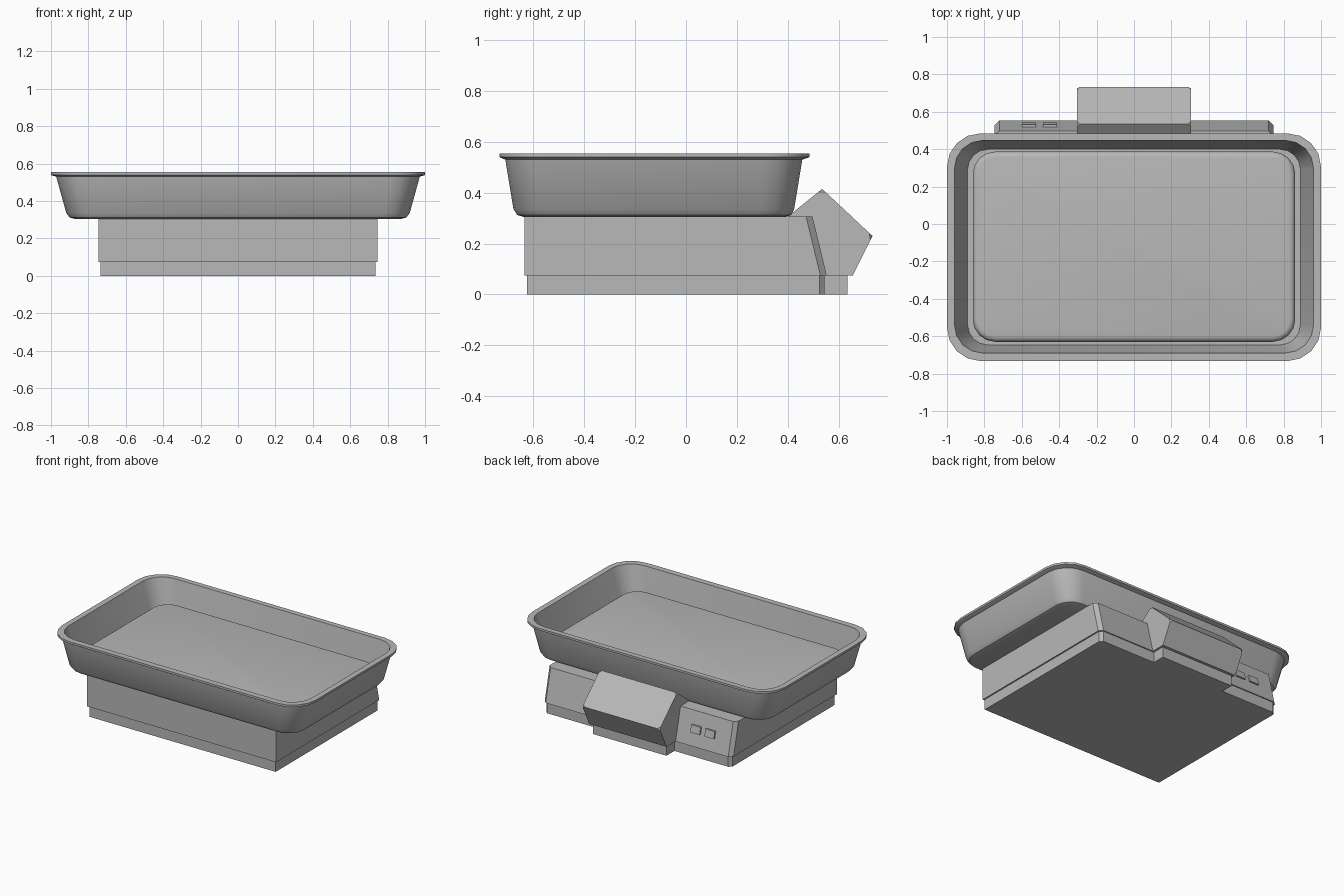
import bpy, bmesh
from math import sin, cos, pi, radians

if "Cube" in bpy.data.objects:
    bpy.data.objects.remove(bpy.data.objects["Cube"])

grey = bpy.data.materials.new("plain grey")
grey.use_nodes = True
COLOUR = (0.48, 0.48, 0.48, 1)
grey.diffuse_color = COLOUR
grey.node_tree.nodes["Principled BSDF"].inputs["Base Color"].default_value = COLOUR


def rounded(hx, y0, y1, r, z, seg=4):
    """Rounded rectangle ring."""
    ring = []
    corners = [(hx - r, y1 - r), (r - hx, y1 - r), (r - hx, y0 + r), (hx - r, y0 + r)]
    for q, (cx, cy) in enumerate(corners):
        for i in range(seg + 1):
            a = (q + i / seg) * pi / 2
            ring.append((cx + r * cos(a), cy + r * sin(a), z))
    return ring


def chamfered(hx, y0, y1, c, z):
    """Rectangle ring with the two rear corners cut."""
    return [(hx, y0, z), (hx, y1 - c, z), (hx - c, y1, z),
            (c - hx, y1, z), (-hx, y1 - c, z), (-hx, y0, z)]


def loft(name, rings, smooth=False, corner_cut=None):
    """Skin a stack of rings and cap both ends."""
    bm = bmesh.new()
    rows = [[bm.verts.new(p) for p in ring] for ring in rings]
    n = len(rows[0])
    for a, b in zip(rows, rows[1:]):
        for i in range(n):
            j = (i + 1) % n
            bm.faces.new((a[i], a[j], b[j], b[i]))
    bm.faces.new(rows[0][::-1])
    bm.faces.new(rows[-1])
    if corner_cut:
        picked = [v for v in bm.verts if corner_cut(v.co)]
        bmesh.ops.bevel(bm, geom=picked, offset=0.018, segments=1, affect='VERTICES')
    bmesh.ops.recalc_face_normals(bm, faces=bm.faces)
    mesh = bpy.data.meshes.new(name)
    bm.to_mesh(mesh)
    bm.free()
    mesh.materials.append(grey)
    obj = bpy.data.objects.new(name, mesh)
    bpy.context.collection.objects.link(obj)
    if smooth:
        bpy.ops.object.select_all(action='DESELECT')
        obj.select_set(True)
        bpy.context.view_layer.objects.active = obj
        bpy.ops.object.shade_smooth_by_angle(angle=radians(35))
    return obj


def prism(name, profile, x0, x1, corner_cut=None):
    """Extrude a side profile (y, z) across x."""
    return loft(name, [[(x, y, z) for y, z in profile] for x in (x0, x1)],
                corner_cut=corner_cut)


# Base plate and the foot under the display
loft("base_plate", [chamfered(0.735, -0.625, 0.545, 0.02, z) for z in (0, 0.078)])
prism("display_foot", [(0.5, 0), (0.635, 0), (0.635, 0.078), (0.5, 0.078)], -0.29, 0.29)

# Main body with a leaning rear face
loft("body", [chamfered(0.745, -0.635, 0.553, 0.025, 0.075),
              chamfered(0.745, -0.635, 0.497, 0.025, 0.306)])

# Display head with clipped screen corners
prism("display_head",
      [(0.45, 0.075), (0.655, 0.075), (0.733, 0.23), (0.535, 0.415), (0.405, 0.31)],
      -0.305, 0.305, corner_cut=lambda p: p.z > 0.2 and p.y > 0.5)


# Two push buttons lying on the leaning rear face
def rear_y(z):
    return 0.497 + (0.306 - z) * 0.056 / 0.231


low, high = 0.165, 0.215
for side, x in (("left", -0.45), ("right", -0.562)):
    prism(side + "_button",
          [(rear_y(low) - 0.01, low), (rear_y(low) + 0.012, low),
           (rear_y(high) + 0.012, high), (rear_y(high) - 0.01, high)],
          x - 0.037, x + 0.037)

# Tray: outer wall, flat rim, inner wall and floor
loft("tray", [
    rounded(0.875, -0.638, 0.392, 0.10, 0.305),
    rounded(0.90, -0.663, 0.413, 0.12, 0.312),
    rounded(0.918, -0.678, 0.425, 0.13, 0.335),
    rounded(0.972, -0.71, 0.457, 0.16, 0.53),
    rounded(0.995, -0.728, 0.478, 0.18, 0.537),
    rounded(1.0, -0.733, 0.485, 0.18, 0.54),
    rounded(1.0, -0.733, 0.485, 0.18, 0.555),
    rounded(0.96, -0.69, 0.447, 0.15, 0.555),
    rounded(0.89, -0.647, 0.40, 0.11, 0.325)], smooth=True)

# Raised weighing plate with a soft edge
EDGE = 0.03
plate = [rounded(0.862, -0.63, 0.387, 0.12, 0.315)]
for k in range(5):
    a = k / 4 * pi / 2
    inset = EDGE * (1 - cos(a))
    plate.append(rounded(0.862 - inset, inset - 0.63, 0.387 - inset, 0.12 - inset,
                         0.385 + EDGE * sin(a)))
loft("weighing_plate", plate, smooth=True)
